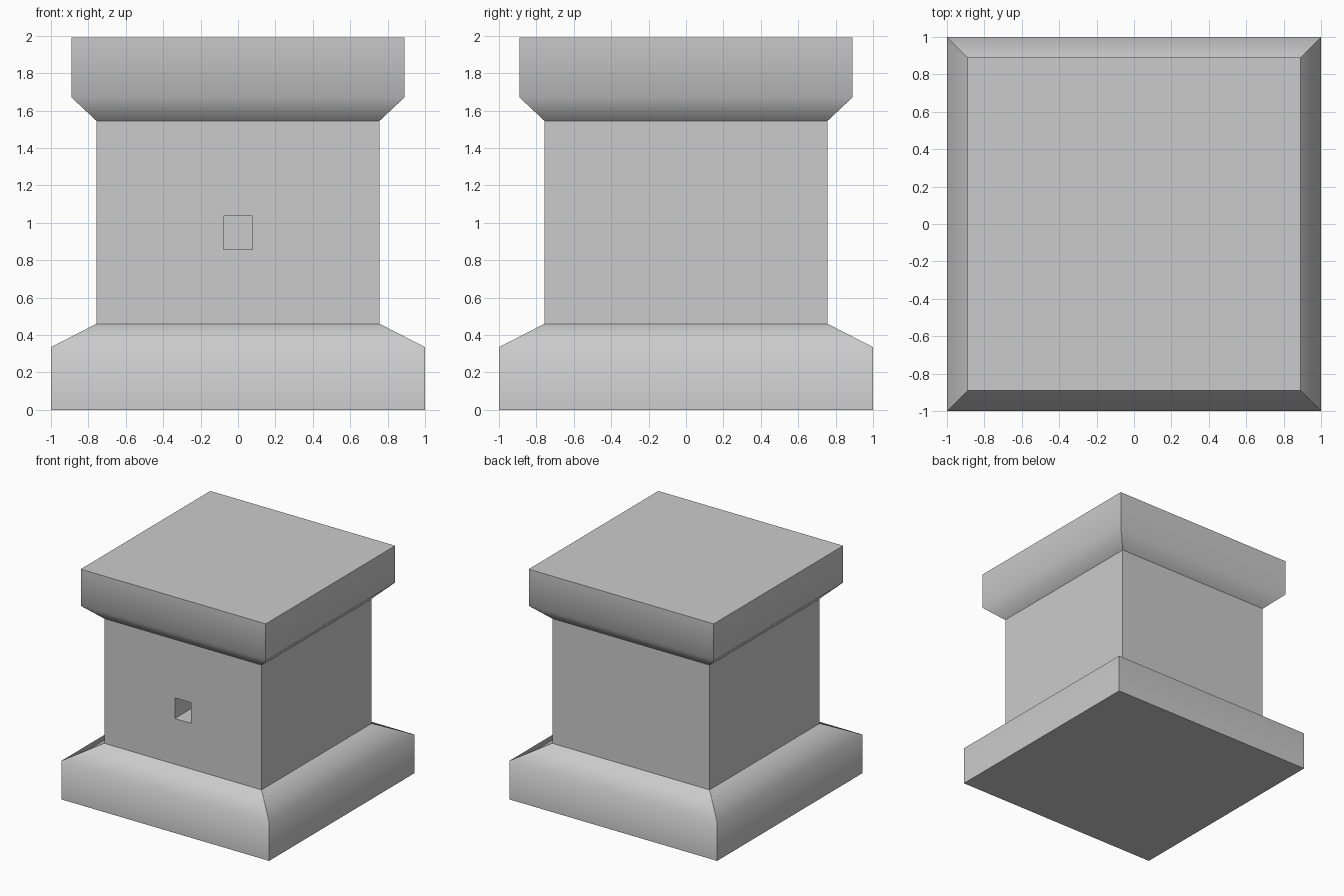
import bpy, bmesh

if "Cube" in bpy.data.objects:
    bpy.data.objects.remove(bpy.data.objects["Cube"])

# Square profile from bottom to top: (half width, height)
PROFILE = [(1.0, 0.0), (1.0, 0.335), (0.757, 0.46),
           (0.757, 1.545), (0.89, 1.67), (0.89, 1.99)]
SOFT_RINGS = (1, 4)   # smoothly shaded shoulders of the foot and the cap
CORNERS = [(-1, -1), (1, -1), (1, 1), (-1, 1)]

bm = bmesh.new()
rings = [[bm.verts.new((x * w, y * w, z)) for x, y in CORNERS] for w, z in PROFILE]

# Foot, shaft and cap walls
walls = []
for low, high in zip(rings, rings[1:]):
    walls.append([bm.faces.new((low[i], low[(i + 1) % 4], high[(i + 1) % 4], high[i]))
                  for i in range(4)])
bm.faces.new(rings[0][::-1])
bm.faces.new(rings[-1])

# Small rectangular socket in the front of the shaft
front = walls[2][0]
bmesh.ops.inset_individual(bm, faces=[front], thickness=0.4)
for v in front.verts:
    v.co.x = 0.078 if v.co.x > 0 else -0.078
    v.co.z = 1.037 if v.co.z > 1.0 else 0.857
pushed = bmesh.ops.extrude_discrete_faces(bm, faces=[front])["faces"][0]
bmesh.ops.translate(bm, vec=(0, 0.5, 0), verts=pushed.verts[:])
bmesh.ops.recalc_face_normals(bm, faces=bm.faces[:])

# Everything crisp except the two shoulders
for f in bm.faces:
    f.smooth = True
for e in bm.edges:
    e.smooth = any(all(v in rings[r] for v in e.verts) for r in SOFT_RINGS)

mesh = bpy.data.meshes.new("pedestal")
bm.to_mesh(mesh)
bm.free()
bpy.context.collection.objects.link(bpy.data.objects.new("pedestal", mesh))
